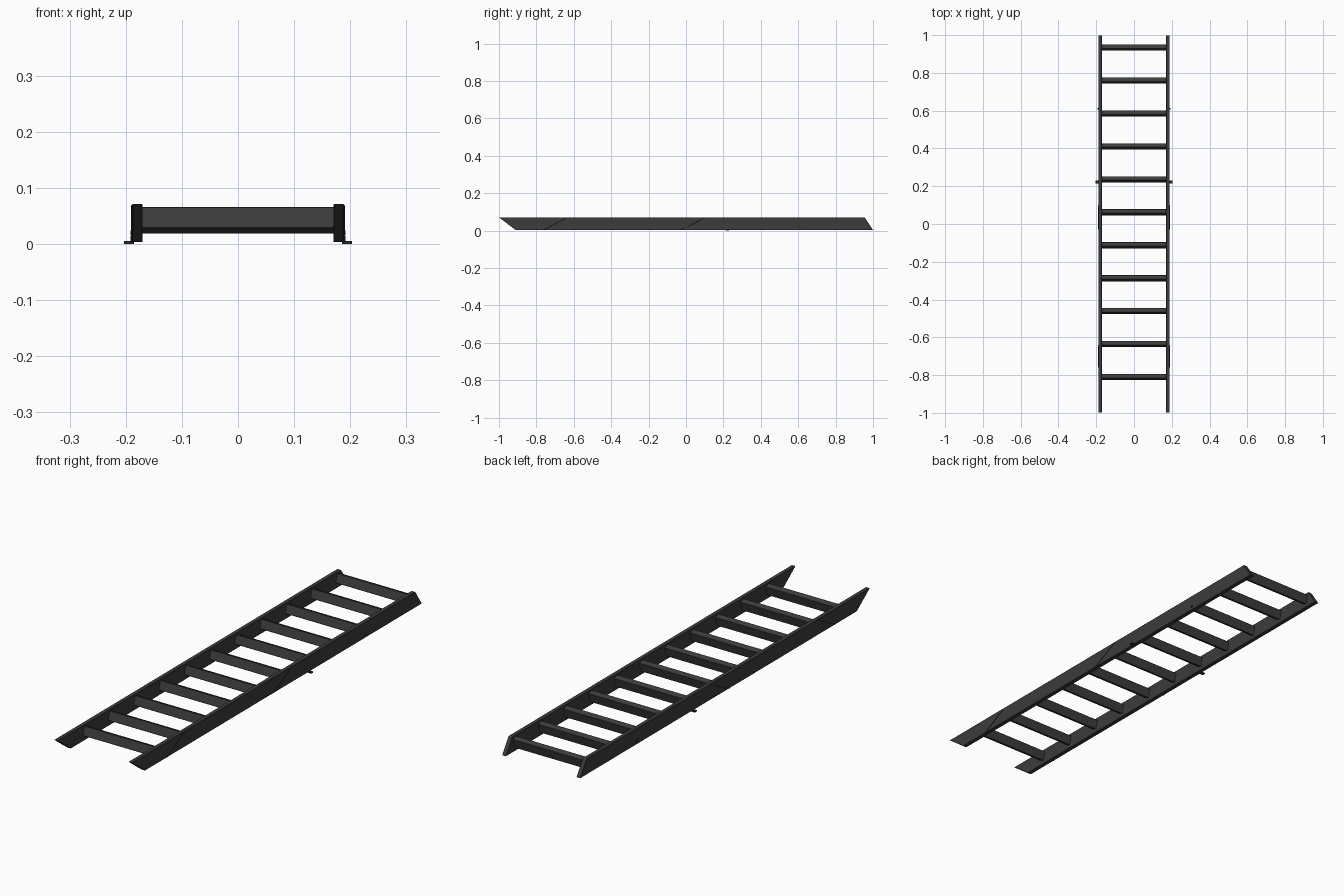
import bpy

if "Cube" in bpy.data.objects:
    bpy.data.objects.remove(bpy.data.objects["Cube"], do_unlink=True)


def material(name, value):
    m = bpy.data.materials.new(name)
    m.use_nodes = True
    colour = (value, value, value, 1)
    m.diffuse_color = colour
    m.node_tree.nodes["Principled BSDF"].inputs["Base Color"].default_value = colour
    return m


METAL = material("charcoal metal", 0.045)
DARK = material("dark wire", 0.02)


def extrude_x(name, profile, x0, x1, mat, bevel=0.0):
    """Extrude a (y, z) profile between two x positions."""
    n = len(profile)
    verts = [(x, y, z) for x in (x0, x1) for y, z in profile]
    faces = [tuple(range(n))[::-1], tuple(range(n, 2 * n))]
    faces += [(i, (i + 1) % n, (i + 1) % n + n, i + n) for i in range(n)]
    mesh = bpy.data.meshes.new(name)
    mesh.from_pydata(verts, [], faces)
    mesh.materials.append(mat)
    obj = bpy.data.objects.new(name, mesh)
    bpy.context.collection.objects.link(obj)
    bpy.context.view_layer.objects.active = obj
    bpy.ops.object.select_all(action="DESELECT")
    obj.select_set(True)
    bpy.ops.object.mode_set(mode="EDIT")
    bpy.ops.mesh.select_all(action="SELECT")
    bpy.ops.mesh.normals_make_consistent(inside=False)
    bpy.ops.object.mode_set(mode="OBJECT")
    if bevel:
        mod = obj.modifiers.new("soft edges", "BEVEL")
        mod.width = bevel
        mod.segments = 1
    return obj


def rod(name, points, radius):
    """Thin round wire through the given points."""
    curve = bpy.data.curves.new(name, "CURVE")
    curve.dimensions = "3D"
    curve.bevel_depth = radius
    curve.bevel_resolution = 1
    curve.use_fill_caps = True
    spline = curve.splines.new("POLY")
    spline.points.add(len(points) - 1)
    for p, co in zip(spline.points, points):
        p.co = (*co, 1)
    curve.materials.append(DARK)
    obj = bpy.data.objects.new(name, curve)
    bpy.context.collection.objects.link(obj)


# Side rails with slanted feet and tops, plus their outer fittings
rail = [(-1, 0.071), (0.955, 0.071), (1, 0.003), (-0.91, 0.003)]
for side, s in (("left", 1), ("right", -1)):
    extrude_x(side + "_rail", rail, s * 0.170, s * 0.189, METAL, 0.0015)
    for i, (top, bottom) in enumerate(((0.10, -0.03), (-0.64, -0.76))):
        rod(f"{side}_wire_{i}", [(s * 0.189, top, 0.068), (s * 0.190, bottom, 0.004)], 0.0013)
    # Small foot tab reaching out under the rail
    tab = [(0.215, 0), (0.229, 0), (0.229, 0.005), (0.215, 0.005)]
    extrude_x(side + "_tab", tab, s * 0.185, s * 0.203, DARK)
    # Bolt head
    bolt = [(0.605, 0.016), (0.613, 0.016), (0.613, 0.024), (0.605, 0.024)]
    extrude_x(side + "_bolt", bolt, s * 0.188, s * 0.192, DARK)

# Eleven tilted rungs between the rails
section = [(-0.017, 0.028), (-0.006, 0.066), (0.016, 0.058), (0.005, 0.018)]
for i in range(11):
    y = 0.935 - i * 0.1745
    extrude_x(f"rung_{i + 1}", [(y + a, z) for a, z in section], -0.172, 0.172, METAL, 0.001)
